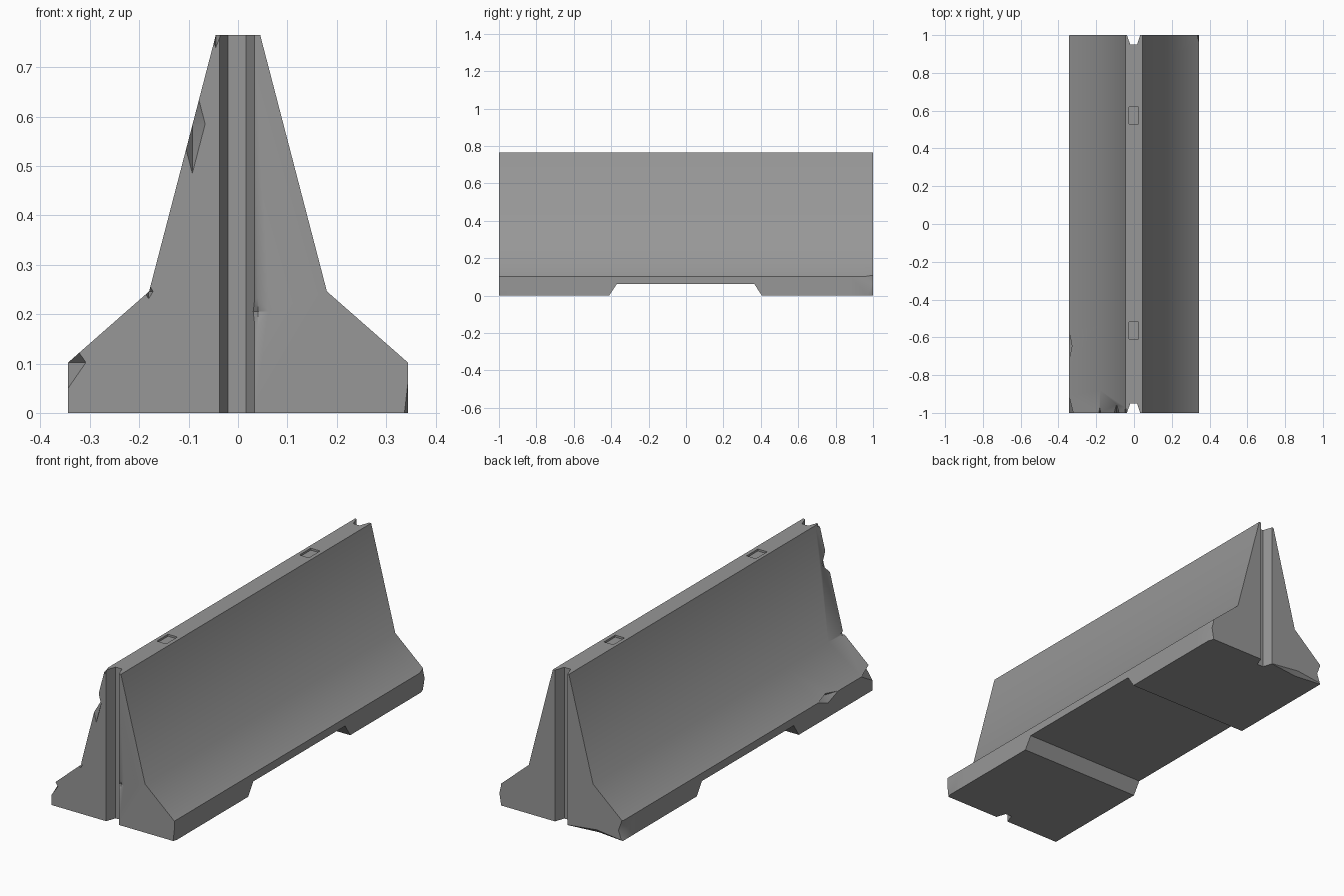
import bpy, bmesh, math
from mathutils import Vector

if "Cube" in bpy.data.objects:
    bpy.data.objects.remove(bpy.data.objects["Cube"])


def finish(name, bm):
    bmesh.ops.recalc_face_normals(bm, faces=bm.faces)
    mesh = bpy.data.meshes.new(name)
    bm.to_mesh(mesh)
    bm.free()
    ob = bpy.data.objects.new(name, mesh)
    bpy.context.collection.objects.link(ob)
    return ob


def prism(name, pts, axis, levels):
    """Extrude a closed 2D outline along x, y or z through the given levels."""
    def place(a, b, t):
        return {"x": (t, a, b), "y": (a, t, b), "z": (a, b, t)}[axis]
    bm = bmesh.new()
    rings = [[bm.verts.new(place(a, b, t)) for a, b in pts] for t in levels]
    bm.faces.new(rings[0])
    bm.faces.new(rings[-1])
    n = len(pts)
    for r, q in zip(rings, rings[1:]):
        for i in range(n):
            j = (i + 1) % n
            bm.faces.new((r[i], r[j], q[j], q[i]))
    return finish(name, bm)


def chip(center, size):
    """Octahedron that knocks a flat-faceted chip out of an edge or corner."""
    bm = bmesh.new()
    c = Vector(center)
    for axis in range(3):
        for s in (-1, 1):
            p = c.copy()
            p[axis] += s * size[axis]
            bm.verts.new(p)
    bmesh.ops.convex_hull(bm, input=bm.verts)
    return finish("chip_cutter", bm)


def cut(target, cutter):
    cutter.hide_render = True
    mod = target.modifiers.new("cut", "BOOLEAN")
    mod.operation = "DIFFERENCE"
    mod.solver = "EXACT"
    mod.object = cutter
    bpy.context.view_layer.objects.active = target
    bpy.ops.object.modifier_apply(modifier=mod.name)
    bpy.data.objects.remove(cutter)


# Barrier body: stepped concrete profile, with loops that keep wear local
half = [(0.344, 0), (0.344, 0.102), (0.18, 0.246), (0.045, 0.765)]
profile = half + [(-x, z) for x, z in reversed(half)]
barrier = prism("concrete_barrier", profile, "y", [-1, -0.88, -0.76, -0.53, 0.88, 1])

# Drainage slot under the middle
slot = [(-0.45, -0.06), (-0.37, 0.062), (0.365, 0.062), (0.445, -0.06)]
cut(barrier, prism("slot_cutter", slot, "x", [-0.6, 0.6]))

# Tapered joint groove on both ends
for s in (-1, 1):
    groove = [(-0.044, s * 1.02), (0.040, s * 1.02), (0.016, s * 0.95), (-0.020, s * 0.95)]
    cut(barrier, prism("groove_cutter", groove, "z", [-0.1, 0.9]))

# Shallow lifting pockets in the top
for y in (0.575, -0.565):
    pocket = [(-0.027, y - 0.045), (0.025, y - 0.045), (0.025, y + 0.045), (-0.027, y + 0.045)]
    cut(barrier, prism("pocket_cutter", pocket, "z", [0.755, 0.85]))

# Worn chips on edges and corners
chips = [
    ((-0.0925, -1, 0.585), (0.026, 0.045, 0.10)),
    ((-0.181, -1, 0.246), (0.009, 0.03, 0.015)),
    ((-0.344, -1, 0.102), (0.036, 0.09, 0.052)),
    ((-0.045, -1, 0.765), (0.010, 0.03, 0.025)),
    ((-0.344, -0.645, 0.102), (0.028, 0.08, 0.03)),
    ((-0.344, 1, 0.050), (0.022, 0.04, 0.06)),
    ((-0.200, 1, 0.0), (0.170, 0.02, 0.02)),
    ((0.344, 1, 0.102), (0.010, 0.04, 0.04)),
    ((0.344, 1, 0.0), (0.010, 0.03, 0.06)),
    ((0.344, -1, 0.0), (0.007, 0.02, 0.06)),
    ((0.040, -1, 0.205), (0.022, 0.012, 0.03)),
]
for center, size in chips:
    cut(barrier, chip(center, size))

# Dark grey concrete
concrete = bpy.data.materials.new("dark_concrete")
concrete.diffuse_color = (0.31, 0.31, 0.31, 1)
concrete.use_nodes = True
concrete.node_tree.nodes["Principled BSDF"].inputs["Base Color"].default_value = concrete.diffuse_color
barrier.data.materials.clear()
barrier.data.materials.append(concrete)
for p in barrier.data.polygons:
    p.material_index = 0

# Soft shading across the slope bend, crisp elsewhere
bpy.ops.object.select_all(action="DESELECT")
barrier.select_set(True)
bpy.context.view_layer.objects.active = barrier
bpy.ops.object.shade_smooth_by_angle(angle=math.radians(36))
